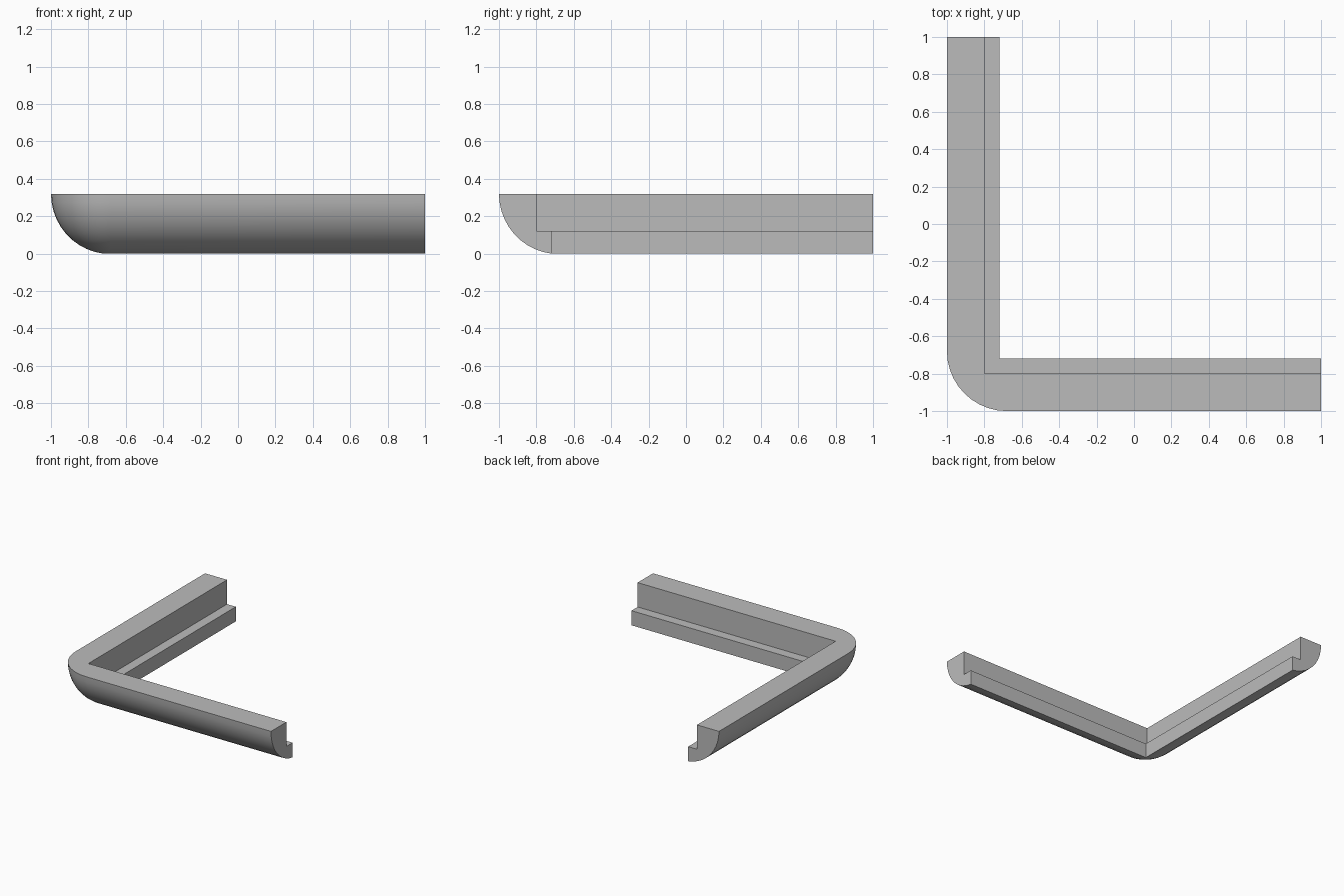
import bpy
import bmesh
from math import acos, cos, sin, pi, radians

cube = bpy.data.objects.get("Cube")
if cube:
    bpy.data.objects.remove(cube)

RADIUS = 0.32       # outer rounding, in section and in plan
WIDTH = 0.28        # full width including the ledge
WALL = 0.20         # width above the ledge
LEDGE = 0.12        # ledge height
STEPS = 10          # facets per quarter turn
CENTRE = RADIUS - 1

grey = bpy.data.materials.new("plain grey")
grey.use_nodes = True
colour = (0.5, 0.5, 0.5, 1)
grey.diffuse_color = colour
grey.node_tree.nodes["Principled BSDF"].inputs["Base Color"].default_value = colour

# Section as (inset from the outside, height): rounded outside, then stepped inside
last = acos((RADIUS - WIDTH) / RADIUS)
section = []
for i in range(STEPS + 1):
    a = last * i / STEPS
    section.append((RADIUS * (1 - cos(a)), RADIUS * (1 - sin(a) / sin(last))))
section += [(WIDTH, LEDGE), (WALL, LEDGE), (WALL, RADIUS)]


def rail_path(inset, rounded):
    """Plan path of one section point along the front, round the corner, to the back."""
    path = [(1, inset - 1)]
    for j in range(STEPS + 1):
        a = pi / 2 * j / STEPS
        r = RADIUS - inset
        if rounded:
            path.append((CENTRE - r * sin(a), CENTRE - r * cos(a)))
        else:
            path.append((inset - 1, inset - 1))
    return path + [(inset - 1, 1)]


# Sweep the section along the L-shaped path
bm = bmesh.new()
rows = [[bm.verts.new((x, y, z)) for x, y in rail_path(inset, k < STEPS)]
        for k, (inset, z) in enumerate(section)]
for k, row in enumerate(rows):
    following = rows[(k + 1) % len(rows)]
    for j in range(len(row) - 1):
        bm.faces.new((row[j], row[j + 1], following[j + 1], following[j]))

# Flat cut ends
for end in (0, -1):
    bm.faces.new([row[end] for row in rows])

bmesh.ops.remove_doubles(bm, verts=bm.verts, dist=0.0001)
bmesh.ops.recalc_face_normals(bm, faces=bm.faces)
mesh = bpy.data.meshes.new("corner_trim")
bm.to_mesh(mesh)
bm.free()
mesh.materials.append(grey)

trim = bpy.data.objects.new("corner_trim", mesh)
bpy.context.collection.objects.link(trim)
bpy.context.view_layer.objects.active = trim
trim.select_set(True)
bpy.ops.object.shade_smooth_by_angle(angle=radians(30))
